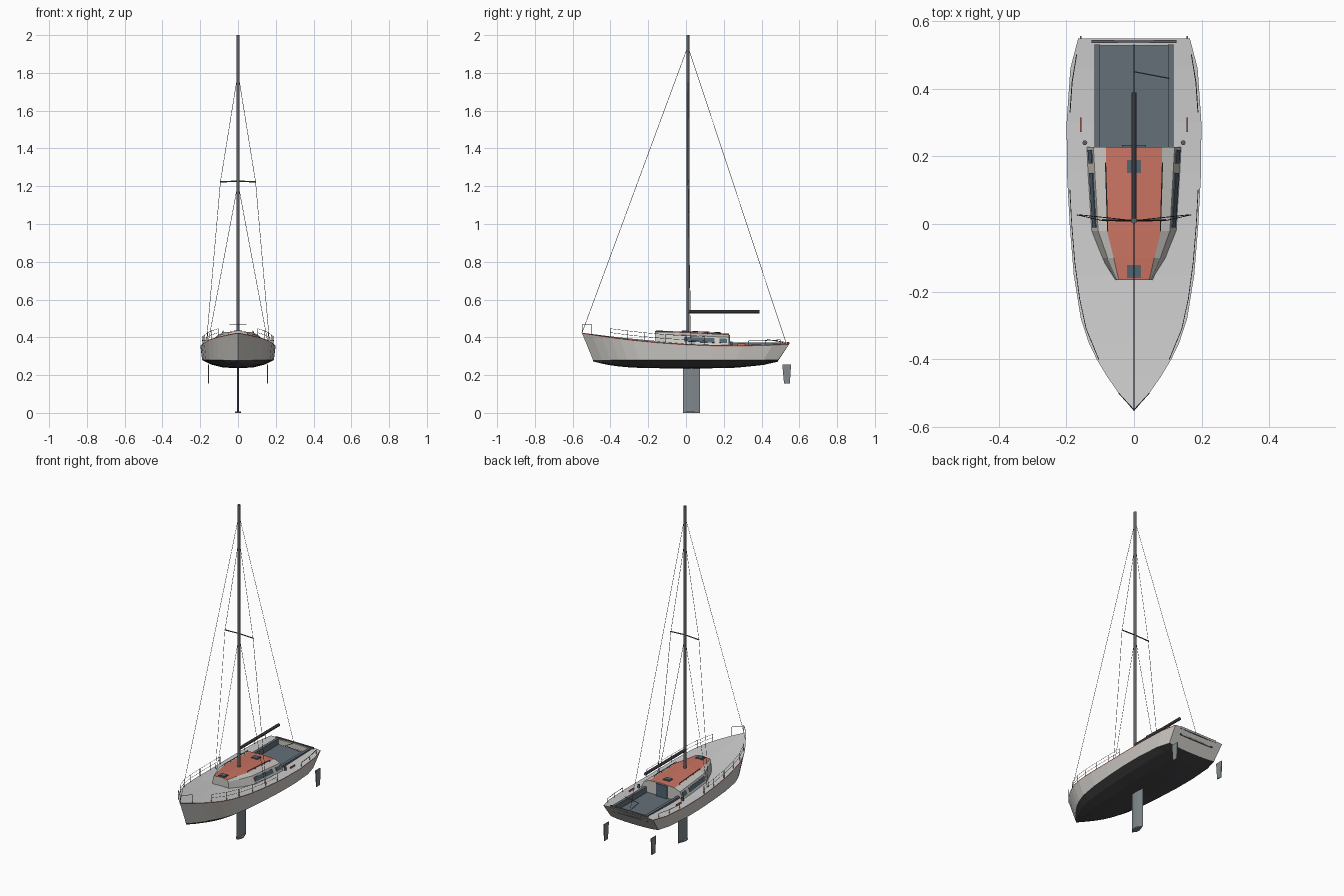
import bpy, bmesh
from mathutils import Vector

if "Cube" in bpy.data.objects:
    bpy.data.objects.remove(bpy.data.objects["Cube"])


def mat(name, r, g, b):
    m = bpy.data.materials.new(name)
    m.diffuse_color = (r, g, b, 1)
    m.use_nodes = True
    m.node_tree.nodes["Principled BSDF"].inputs["Base Color"].default_value = m.diffuse_color
    return m


HULL = mat("hull_paint", .60, .58, .55)
DECK = mat("deck_grey", .52, .52, .53)
RED = mat("red_trim", .58, .17, .12)
DARK = mat("bottom_paint", .06, .06, .065)
SLATE = mat("cockpit_slate", .13, .16, .19)
GLASS = mat("window_glass", .08, .13, .17)
METAL = mat("dark_metal", .12, .12, .13)
FIN = mat("foil_grey", .22, .25, .27)


def obj_from_bm(name, bm, mats):
    bmesh.ops.remove_doubles(bm, verts=bm.verts, dist=1e-5)
    bmesh.ops.recalc_face_normals(bm, faces=bm.faces)
    me = bpy.data.meshes.new(name)
    bm.to_mesh(me)
    bm.free()
    for m in mats:
        me.materials.append(m)
    ob = bpy.data.objects.new(name, me)
    bpy.context.collection.objects.link(ob)
    return ob


def loft(name, rings, mats, idx=None, caps=(True, True)):
    """Skin closed rings; idx gives the material slot of each strip."""
    bm = bmesh.new()
    vs = [[bm.verts.new(p) for p in r] for r in rings]
    n = len(rings[0])
    for a, b in zip(vs, vs[1:]):
        for j in range(n):
            f = bm.faces.new((a[j], a[(j + 1) % n], b[(j + 1) % n], b[j]))
            f.material_index = idx[j] if idx else 0
    for use, r in zip(caps, (vs[0], vs[-1])):
        if use:
            bm.faces.new(r)
    return obj_from_bm(name, bm, mats)


def box(name, x0, x1, y0, y1, z0, z1, m):
    q = [(x0, y0), (x1, y0), (x1, y1), (x0, y1)]
    return loft(name, [[(x, y, z) for x, y in q] for z in (z0, z1)], [m])


def rods(name, segments, r, m=METAL, sides=6):
    """One object made of straight round bars between point pairs."""
    bm = bmesh.new()
    for a, b in segments:
        a, b = Vector(a), Vector(b)
        d = b - a
        mx = d.to_track_quat('Z', 'Y').to_matrix().to_4x4()
        mx.translation = (a + b) / 2
        bmesh.ops.create_cone(bm, cap_ends=True, segments=sides, radius1=r,
                              radius2=r, depth=d.length, matrix=mx)
    return obj_from_bm(name, bm, [m])


def path(*pts):
    return list(zip(pts, pts[1:]))


def interp(table, y):
    for a, b in zip(table, table[1:]):
        if y <= b[0]:
            t = (y - a[0]) / (b[0] - a[0])
            return [p + (q - p) * t for p, q in zip(a, b)]
    return list(table[-1])


# Hull: deck half-breadths lofted with raked bow and transom
BEAM = [(-.553, 0), (-.5, .045), (-.45, .08), (-.4, .11), (-.35, .134), (-.28, .157),
        (-.15, .178), (0, .19), (.15, .198), (.3, .199), (.46, .188), (.548, .165)]


def sheer(y):
    return .356 + .068 * ((.25 - y) / .8) ** 2


def beam(y):
    return interp(BEAM, y)[1]


rings = []
for y, w in BEAM:
    z, yc, t = sheer(y), y * .89, abs(y) / .55
    zk = .272 - .036 * (1 - t ** 4)
    k = .06
    half = [(w, y, z), (w, y + (yc - y) * k, z - .005), (w * .955, yc, .28),
            (w * .72, yc, zk + (.28 - zk) * .45), (w * .4, yc, zk + (.28 - zk) * .1)]
    rings.append(half + [(0, yc, zk)] + [(-p[0], p[1], p[2]) for p in half[::-1]]
                 + [(0, y, z + w * .04)])
hull = loft("hull", rings, [HULL, DECK, RED, DARK],
            [2, 0, 3, 3, 3, 3, 3, 3, 0, 2, 1, 1], caps=(False, True))

# Cockpit recess
cut = box("cockpit_cutter", -.115, .115, .222, .527, .334, .45, SLATE)
cut.hide_render = True
cut.hide_viewport = True
mod = hull.modifiers.new("cockpit", 'BOOLEAN')
mod.operation, mod.object, mod.solver = 'DIFFERENCE', cut, 'EXACT'
box("cockpit_floor", -.115, .115, .222, .527, .332, .337, SLATE)
for s in (-1, 1):
    x = sorted((s * .101, s * .117))
    box("cockpit_coaming", *x, .225, .53, .335, .372, SLATE)
box("mainsheet_track", -.125, .125, .534, .544, .36, .374, METAL)

# Cabin: y, base, shoulder and roof-panel half widths, shoulder z, roof z
CABIN = [(-.165, .057, .05, .045, .417, .428), (-.1, .098, .078, .06, .415, .428),
         (-.02, .13, .106, .08, .412, .426), (.228, .145, .12, .083, .4, .414)]
rings = []
for y, b, sh, rf, zs, zr in CABIN:
    half = [(b, y, sheer(y) - .01), (sh, y, zs), (rf, y, zr)]
    rings.append(half + [(0, y, zr + .005)] + [(-p[0], p[1], p[2]) for p in half[::-1]])
loft("cabin", rings, [HULL, RED], [0, 0, 1, 1, 0, 0, 0])


def wall(y, t):
    _, b, sh, _, zs, _ = interp(CABIN, y)
    zb = sheer(y) - .01
    return b + (sh - b) * t, y, zb + (zs - zb) * t


# Side windows lie on the sloping cabin walls
for s in (-1, 1):
    for y0, y1 in ((-.01, .15), (.178, .218)):
        q = [wall(y0, .42), wall(y1, .42), wall(y1, .82), wall(y0, .82)]
        loft("cabin_window", [[(s * (x + d), y, z + d * .5) for x, y, z in q]
                              for d in (-.002, .003)], [GLASS])
box("companionway_door", -.036, .036, .226, .233, .336, .412, GLASS)

# Deck hatches
for y, z in ((.17, .422), (-.14, .433)):
    box("hatch_frame", -.021, .021, y - .019, y + .019, z - .012, z + .002, METAL)
    box("hatch_glass", -.017, .017, y - .015, y + .015, z, z + .004, GLASS)

# Mast, boom and spreaders
M = .01
rods("mast", [((0, M, .41), (0, M, 2))], .0085, METAL, 12)
rods("boom", [((0, M, .536), (0, .388, .536))], .0085, METAL, 10)
rods("spreaders", [((0, M, 1.227), (s * .095, M + .002, 1.223)) for s in (-1, 1)], .0035)

# Standing rigging
wires = [((0, -.55, .425), (0, M, 1.94)), ((0, .53, .37), (0, M, 1.94))]
for s in (-1, 1):
    wires += path((0, M, 1.8), (s * .093, M, 1.223), (s * .168, .027, .362))
    wires += path((0, M, 1.215), (s * .16, .027, .362))
rods("rigging_wires", wires, .0012, METAL, 4)

# Bow rail
rail = path((-.045, -.5, .415), (-.045, -.5, .467), (0, -.549, .467),
            (.045, -.5, .467), (.045, -.5, .415))
rods("bow_rail", rail + [((0, -.549, .42), (0, -.549, .467))], .0015)

for s in (-1, 1):
    # Stanchions with two lifelines each side
    ys = (-.4, -.31, -.22, -.11, 0, .1)
    foot = [Vector((s * (beam(y) - .006), y, sheer(y))) for y in ys]
    top = [p + Vector((0, 0, .045)) for p in foot]
    mid = [p + Vector((0, 0, .024)) for p in foot]
    rods("stanchions", list(zip(foot, top)), .0015)
    rods("lifelines", path(*top) + path(*mid), .001, METAL, 4)
    # Low stern rail
    ys = (.33, .42, .5)
    foot = [Vector((s * (beam(y) - .008), y, sheer(y))) for y in ys]
    top = [p + Vector((0, 0, .024)) for p in foot]
    rods("stern_rail", list(zip(foot, top)) + path(*top), .0015)
    # Cabin-top handrail
    a, b = Vector((s * .078, -.02, .434)), Vector((s * .084, .18, .425))
    legs = [(a.lerp(b, t), a.lerp(b, t) - Vector((0, 0, .012))) for t in (0, .33, .67, 1)]
    rods("handrail", [(a, b)] + legs, .002)
    # Winch and sheet track
    rods("winch", [((s * .145, .24, .355), (s * .145, .24, .378))], .007, METAL, 12)
    x = sorted((s * .155, s * .159))
    box("sheet_track", *x, .272, .315, .355, .368, RED)
    # Twin rudders
    q = [(.51, .255), (.556, .255), (.55, .155), (.519, .155)]
    loft("rudder", [[(s * .157 + d, y, z) for y, z in q] for d in (-.0025, .0025)], [FIN])

# Tiller and extension
rods("tiller", path((0, .515, .375), (0, .45, .385), (.105, .43, .388)), .002)

# Keel fin with faceted foil section and small foot plate
foil = [(0, -.016), (.0045, .005), (.005, .03), (0, .075), (-.005, .03), (-.0045, .005)]
loft("keel_fin", [[(x, y, z) for x, y in foil] for z in (.003, .25)], [FIN])
loft("keel_foot", [[(x * 3.4, y, z) for x, y in foil] for z in (0, .007)], [FIN])
